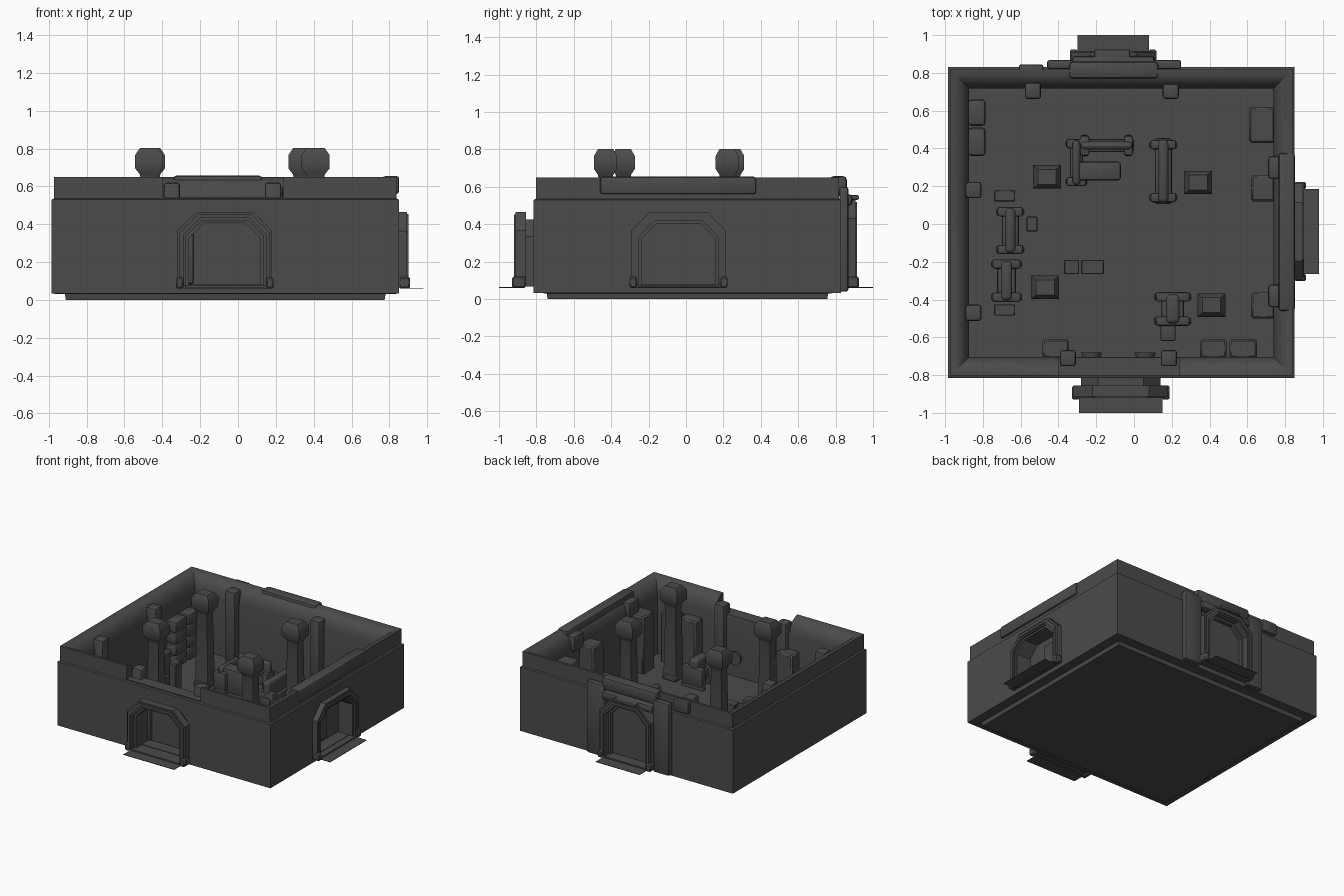
import bpy, bmesh, math
from mathutils import Matrix, Vector

if "Cube" in bpy.data.objects:
    bpy.data.objects.remove(bpy.data.objects["Cube"])

mat = bpy.data.materials.new("dark grey")
mat.diffuse_color = (0.07, 0.07, 0.07, 1)
mat.use_nodes = True
mat.node_tree.nodes["Principled BSDF"].inputs["Base Color"].default_value = mat.diffuse_color


def shade(ob, angle):
    bpy.ops.object.select_all(action='DESELECT')
    ob.select_set(True)
    bpy.context.view_layer.objects.active = ob
    bpy.ops.object.shade_smooth_by_angle(angle=math.radians(angle))


def finish(name, bm, M=None, angle=30):
    if M:
        bm.transform(M)
    bmesh.ops.recalc_face_normals(bm, faces=bm.faces[:])
    me = bpy.data.meshes.new(name)
    bm.to_mesh(me)
    bm.free()
    ob = bpy.data.objects.new(name, me)
    bpy.context.collection.objects.link(ob)
    me.materials.append(mat)
    shade(ob, angle)
    return ob


def box(name, x0, x1, y0, y1, z0, z1, bevel=0.0, seg=2, M=None):
    bm = bmesh.new()
    bmesh.ops.create_cube(bm, size=1)
    for v in bm.verts:
        v.co = Vector(((x0 + x1) / 2 + v.co.x * (x1 - x0), (y0 + y1) / 2 + v.co.y * (y1 - y0),
                       (z0 + z1) / 2 + v.co.z * (z1 - z0)))
    if bevel:
        bmesh.ops.bevel(bm, geom=bm.edges[:], offset=bevel, segments=seg, profile=0.5, affect='EDGES')
    return finish(name, bm, M, 40)


def rings(name, rects, angle=30):
    """Stack of rectangles (x0, x1, y0, y1, z) skinned into a closed solid."""
    bm = bmesh.new()
    loops = [[bm.verts.new((x, y, z)) for x, y in ((a, c), (b, c), (b, d), (a, d))]
             for a, b, c, d, z in rects]
    for l, m in zip(loops, loops[1:]):
        for i in range(4):
            bm.faces.new((l[i], l[(i + 1) % 4], m[(i + 1) % 4], m[i]))
    bm.faces.new(loops[0])
    bm.faces.new(loops[-1])
    return finish(name, bm, None, angle)


def prism(name, pts, y0, y1, M=None):
    """Extrude an x-z outline from y0 to y1."""
    bm = bmesh.new()
    f = bm.faces.new([bm.verts.new((x, y0, z)) for x, z in pts])
    r = bmesh.ops.extrude_face_region(bm, geom=[f])
    for v in r['geom']:
        if isinstance(v, bmesh.types.BMVert):
            v.co.y = y1
    return finish(name, bm, M)


def arch(hw, z0, z1, c):
    return [(-hw, z0), (-hw, z1 - c), (-hw + c, z1), (hw - c, z1), (hw, z1 - c), (hw, z0)]


def cut(target, cutter):
    cutter.hide_render = True
    m = target.modifiers.new("cut", 'BOOLEAN')
    m.operation = 'DIFFERENCE'
    m.solver = 'EXACT'
    m.object = cutter
    bpy.ops.object.select_all(action='DESELECT')
    bpy.context.view_layer.objects.active = target
    target.select_set(True)
    # the cut must run before the angle-based shading, so move it up
    bpy.ops.object.modifier_move_to_index(modifier=m.name, index=0)
    bpy.ops.object.modifier_apply(modifier=m.name)
    bpy.data.objects.remove(cutter, do_unlink=True)


# room shell: base, outer wall, stepped rim sloping inward, floor
X0, X1, Y0, Y1 = -0.985, 0.85, -0.815, 0.83
profile = [(.075, 0), (.07, .03), (0, .033), (0, .53), (.012, .535), (.012, .65), (.035, .648),
           (.075, .625), (.10, .585), (.112, .53), (.112, .08)]
shell = rings("room_shell", [(X0 + i, X1 - i, Y0 + i, Y1 - i, z) for i, z in profile])

# side transforms: local x along the wall, local -y outward, origin on the wall face
FRONT = Matrix.Translation((-0.07, Y0, 0))
RIGHT = Matrix.Translation((X1, -0.04, 0)) @ Matrix.Rotation(math.pi / 2, 4, 'Z')
BACK = Matrix.Translation((-0.11, Y1, 0)) @ Matrix.Rotation(math.pi, 4, 'Z')

# recessed doorways in the shell
for M in (FRONT, RIGHT):
    cut(shell, prism("door_cutter", arch(.20, .08, .42, .05), -.1, .095, M))
cut(shell, prism("door_cutter", arch(.18, .08, .45, .06), -.1, .09, BACK))
# lowered wall top over the front door
cut(shell, box("notch_cutter", -.40, .24, -.9, -.65, .545, .8))
shade(shell, 30)

# door frames, inner lips, feet and thresholds
for side, M, hw, top, a, b in (("front", FRONT, .25, .465, -.105, -.04),
                               ("right", RIGHT, .255, .465, -.05, .0),
                               ("back", BACK, .22, .53, -.085, .0)):
    outer, inner = arch(hw, .075, top, .10), arch(hw - .045, .075, top - .045, .085)
    prism(side + "_door_frame", outer + inner[::-1], a + .008, b, M)
    mid_o, mid_i = arch(hw - .012, .075, top - .012, .096), arch(hw - .033, .075, top - .033, .088)
    prism(side + "_frame_ridge", mid_o + mid_i[::-1], a, a + .02, M)
    lip_o, lip_i = arch(hw - .04, .075, top - .04, .09), arch(hw - .06, .075, top - .06, .08)
    prism(side + "_door_lip", lip_o + lip_i[::-1], b - .03, .09, M)
    for s in (-1, 1):
        x = s * (hw - .012)
        box(side + "_frame_foot", x - .02, x + .02, a - .01, b, .06, .12, .008, 1, M)
    edge = {"front": -.185, "right": -.13, "back": -.17}[side]
    box(side + "_threshold", -hw + .03, hw - .03, edge, a + .02, .060, .063, 0, 1, M)
    box(side + "_sill", -hw + .04, hw - .04, a, .0, .066, .076, 0, 1, M)

# slots on the recessed door leaves, pull bar on the front leaf
box("back_door_slot", -.13, -.05, .742, .749, .1, .35)
box("right_door_slot", .755, .762, -.08, .01, .1, .36)
box("front_door_bar", -.27, -.235, -.745, -.715, .085, .40, .01)

# back door: side panels and hood
for x0, x1 in ((-.46, -.32), (.10, .25)):
    box("back_side_panel", x0, x1, .82, .868, .04, .60, .012)
box("back_hood", -.33, .11, .82, .89, .50, .56, .02)
box("back_hood_cap", -.21, -.02, .85, .925, .53, .555, .01)
box("back_lintel", -.61, -.48, .80, .845, .55, .645, .012)

# padded caps over the doors
box("back_wall_cap", -.345, .13, .77, .86, .56, .657, .02)
box("right_wall_cap", .765, .852, -.46, .375, .56, .655, .015)
for y in (-.38, .30):
    box("right_cap_bracket", .71, .78, y - .06, y + .06, .50, .62, .015)

# tall square posts with faceted heads
for x, y in ((-.46, .25), (.34, .22), (-.47, -.335), (.41, -.43)):
    prof = [(.055, .08), (.053, .15), (.044, .64), (.05, .665), (.074, .695), (.074, .765), (.048, .803)]
    rings("post", [(x - r, x + r, y - r * .83, y + r * .83, z) for r, z in prof], 50)
    box("post_base", x - .06, x + .06, y - .055, y + .055, .078, .12, .008, 1)

# wall pillars
for x, y, z in ((-.35, -.71, .62), (.185, -.71, .62), (-.535, .705, .63), (.195, .705, .60),
                (-.85, .18, .62), (-.85, -.47, .62)):
    box("wall_pillar", x - .043, x + .043, y - .043, y + .043, .07, z, .015)

# stacked cushions by the left wall
for y0, y1 in ((.52, .66), (.36, .51)):
    for i in range(4):
        box("stacked_cushion", -.88, -.785, y0, y1, .075 + i * .09, .165 + i * .09, .02)

# cabinets along the inner walls
for x0, x1, y0, y1, z in ((.61, .745, .43, .62, .50), (.62, .745, .12, .26, .52),
                          (.62, .745, -.50, -.36, .52), (.35, .49, -.71, -.61, .46),
                          (.505, .65, -.71, -.61, .46), (-.485, -.345, -.71, -.61, .42)):
    box("cabinet", x0, x1, y0, y1, .07, z, .01, 1)

# low crates on the floor
for x0, x1, y0, y1, z in ((-.37, -.29, -.265, -.19, .14), (-.28, -.16, -.265, -.19, .14),
                          (-.74, -.63, .12, .18, .22), (-.74, -.63, -.485, -.425, .22)):
    box("crate", x0, x1, y0, y1, .07, z, .004, 1)
box("console", -.57, -.51, -.04, .04, .07, .34, .006, 1)


# benches: seat, rolled backrest, rails and feet
def bench(cx, cy, length, along_x, w=.09, h=.32):
    M = Matrix.Translation((cx, cy, 0)) @ Matrix.Rotation(0 if along_x else math.pi / 2, 4, 'Z')
    l = length / 2
    box("bench_seat", -l, l, -w / 2, w / 2, .13, .20, .015, 2, M)
    box("bench_back", -l * .95, l * .95, -w * .3, w * .3, .19, h, .022, 3, M)
    for s in (-1, 1):
        x = s * l * .8
        box("bench_end", x - .025, x + .025, -w * .75, w * .75, .10, .24, .012, 2, M)
        box("bench_foot", x - .02, x + .02, -w * .8, w * .8, .07, .11, .008, 1, M)


bench(-.145, .415, .29, True, .07)
bench(-.305, .325, .25, False, .07, .28)
bench(.155, .28, .35, False)
bench(-.655, -.035, .25, False, .09, .38)
bench(-.675, -.30, .22, False, .10, .34)
bench(.205, -.45, .16, False, .12, .30)
box("sofa_seat", -.32, -.07, .23, .33, .08, .27, .015)
box("stool", .14, .22, -.62, -.49, .07, .22, .01)

# hand wheels on the inside of the front door
for x in (-.225, .06):
    bm = bmesh.new()
    bmesh.ops.create_cone(bm, cap_ends=True, segments=12, radius1=.055, radius2=.045, depth=.04)
    finish("hand_wheel", bm, Matrix.Translation((x, -.70, .23)) @ Matrix.Rotation(math.pi / 2, 4, 'X'))
